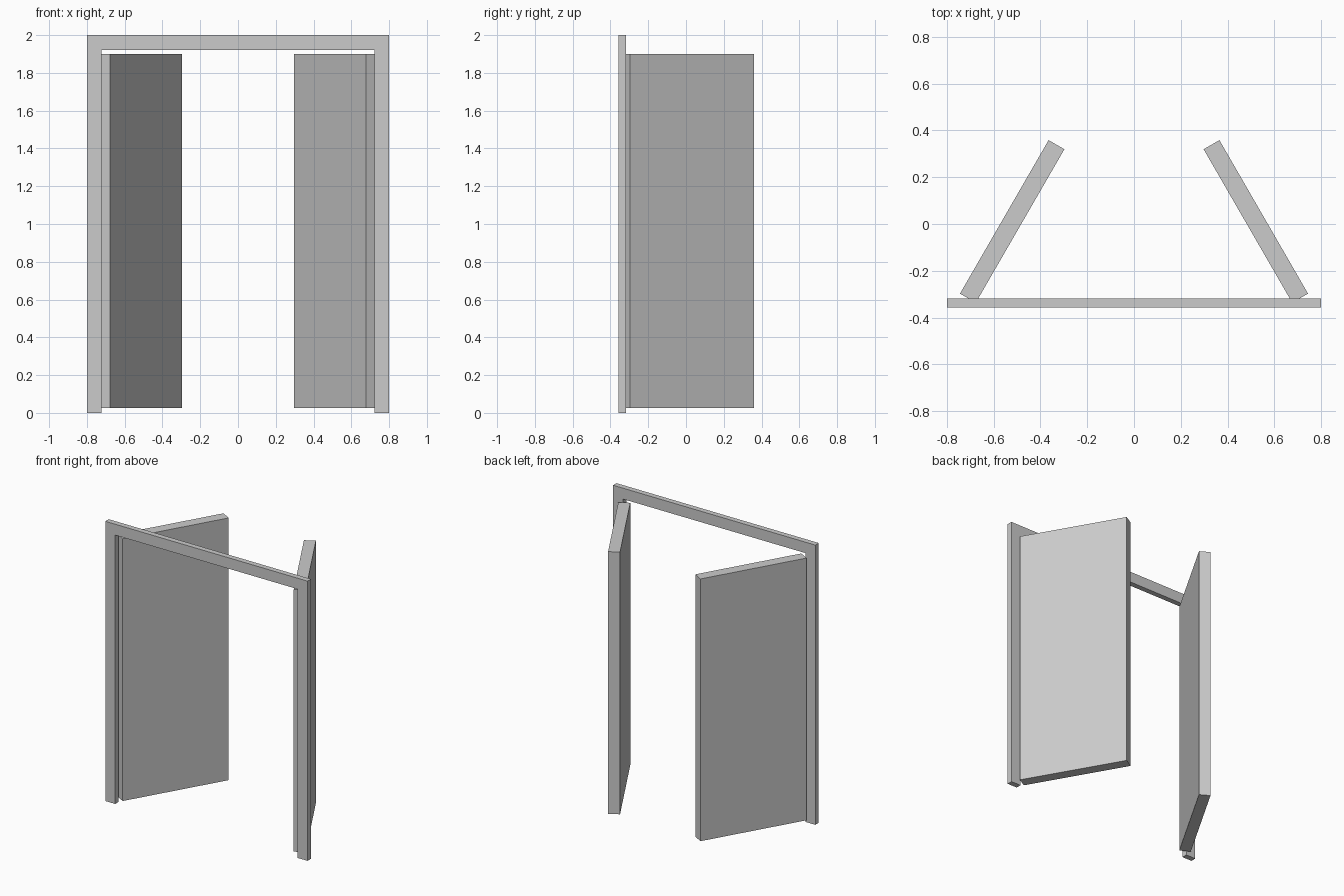
import bpy, bmesh
from math import radians
from mathutils import Matrix

if "Cube" in bpy.data.objects:
    bpy.data.objects.remove(bpy.data.objects["Cube"])


def add_object(name, bm):
    bmesh.ops.recalc_face_normals(bm, faces=bm.faces)
    mesh = bpy.data.meshes.new(name)
    bm.to_mesh(mesh)
    bm.free()
    obj = bpy.data.objects.new(name, mesh)
    bpy.context.collection.objects.link(obj)
    return obj


# Door frame: one U-shaped profile extruded through its depth
def door_frame(outer, inner, lintel, top, y0, y1):
    half = [(outer, 0), (outer, top)]
    profile = half + [(-x, z) for x, z in reversed(half)]
    profile += [(-inner, 0), (-inner, lintel), (inner, lintel), (inner, 0)]
    bm = bmesh.new()
    face = bm.faces.new([bm.verts.new((x, y0, z)) for x, z in profile])
    ext = bmesh.ops.extrude_face_region(bm, geom=[face], use_keep_orig=True)
    moved = [g for g in ext["geom"] if isinstance(g, bmesh.types.BMVert)]
    bmesh.ops.translate(bm, verts=moved, vec=(0, y1 - y0, 0))
    return add_object("door_frame", bm)


# Door leaf: slab swung open about its vertical axis
def door_leaf(name, side):
    bm = bmesh.new()
    bmesh.ops.create_cube(bm, size=1, matrix=Matrix.Diagonal((0.758, 0.078, 1.875, 1)))
    obj = add_object(name, bm)
    obj.location = (side * 0.521, 0.011, 0.9625)
    obj.rotation_euler.z = radians(-60 * side)
    return obj


door_frame(outer=0.8, inner=0.722, lintel=1.922, top=2.0, y0=-0.357, y1=-0.318)
door_leaf("left_door", -1)
door_leaf("right_door", 1)
